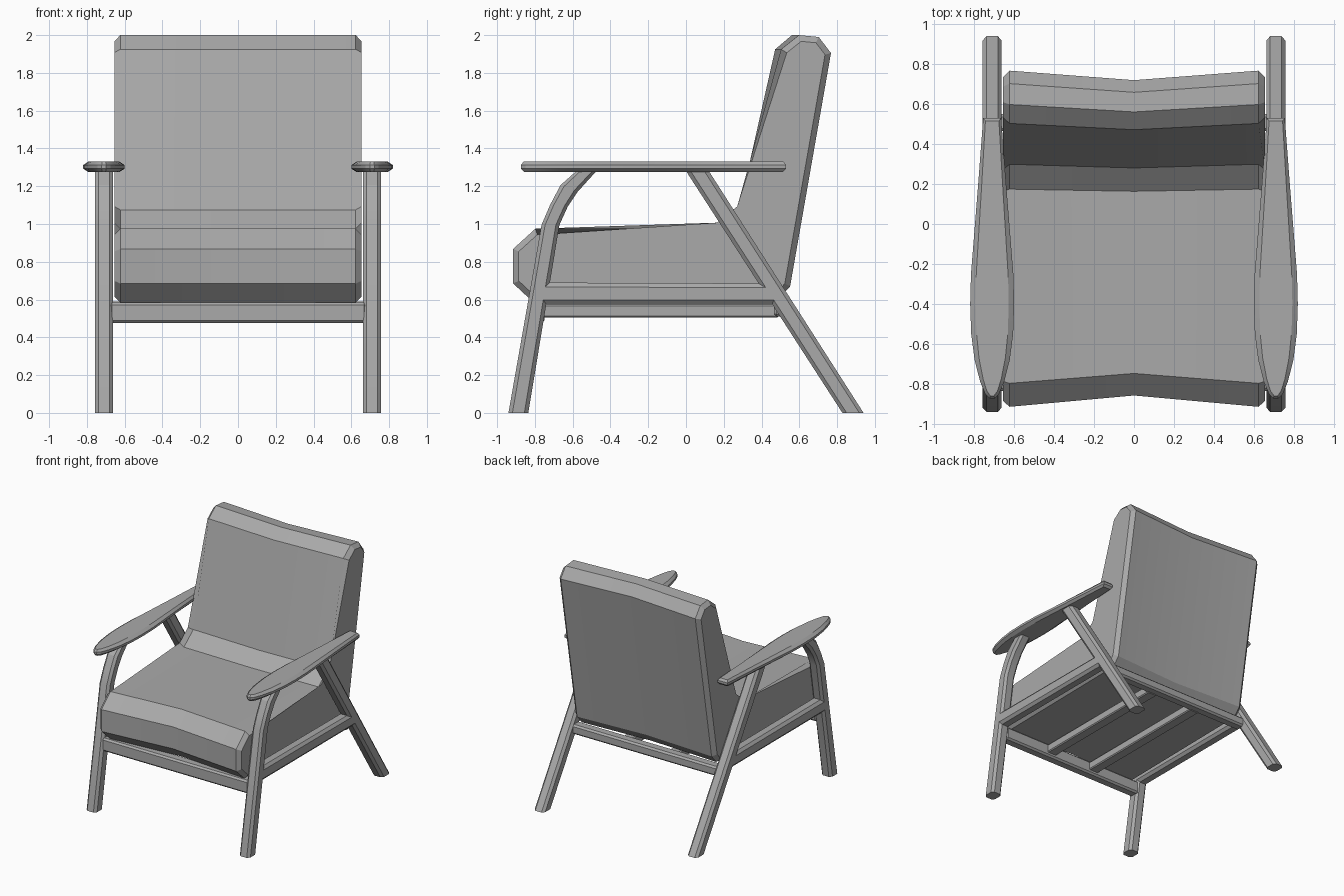
import bpy
import bmesh
import math
from mathutils import Vector

old = bpy.data.objects.get("Cube")
if old:
    bpy.data.objects.remove(old, do_unlink=True)

grey = bpy.data.materials.new("plain_grey")
grey.use_nodes = True
colour = (0.4, 0.4, 0.4, 1)
grey.diffuse_color = colour
grey.node_tree.nodes["Principled BSDF"].inputs["Base Color"].default_value = colour

SIDE_X = 0.71       # centre line of legs and arms
LEG_HALF = 0.048    # half width of the side frame


def finish(name, bm, mirror=False):
    bmesh.ops.recalc_face_normals(bm, faces=bm.faces)
    mesh = bpy.data.meshes.new(name)
    bm.to_mesh(mesh)
    bm.free()
    mesh.materials.append(grey)
    obj = bpy.data.objects.new(name, mesh)
    bpy.context.collection.objects.link(obj)
    bpy.ops.object.select_all(action='DESELECT')
    obj.select_set(True)
    bpy.context.view_layer.objects.active = obj
    bpy.ops.object.shade_smooth_by_angle(angle=math.radians(20))
    if mirror:
        obj.modifiers.new("Mirror", 'MIRROR')
    return obj


def loft(rings):
    """Skin a list of closed rings and cap both ends."""
    bm = bmesh.new()
    rows = [[bm.verts.new(p) for p in ring] for ring in rings]
    n = len(rows[0])
    for a, b in zip(rows, rows[1:]):
        for i in range(n):
            j = (i + 1) % n
            bm.faces.new((a[i], a[j], b[j], b[i]))
    bm.faces.new(rows[0])
    bm.faces.new(rows[-1])
    return bm


def frame_bar(name, stations):
    """Chamfered bar; each station is an outer and an inner (y, z) point."""
    c = 0.2
    octagon = [(c, 0), (1 - c, 0), (1, c), (1, 1 - c),
               (1 - c, 1), (c, 1), (0, 1 - c), (0, c)]
    rings = []
    for outer, inner in stations:
        ring = []
        for u, t in octagon:
            y, z = Vector(outer).lerp(Vector(inner), t)
            ring.append((SIDE_X + (2 * u - 1) * LEG_HALF, y, z))
        rings.append(ring)
    return finish(name, loft(rings), mirror=True)


def box_bar(name, low, high, bevel, mirror=False):
    bm = bmesh.new()
    bmesh.ops.create_cube(bm, size=1)
    low, high = Vector(low), Vector(high)
    for v in bm.verts:
        v.co = (low + high) / 2 + v.co * (high - low)
    bmesh.ops.bevel(bm, geom=bm.edges[:], offset=bevel, segments=1, affect='EDGES')
    return finish(name, bm, mirror)


# Side frames: curved front legs, slanted back legs, side rails
frame_bar("front_legs", [
    ((-0.94, 0), (-0.835, 0)),
    ((-0.765, 0.995), (-0.67, 0.995)),
    ((-0.72, 1.1), (-0.627, 1.09)),
    ((-0.664, 1.206), (-0.574, 1.17)),
    ((-0.575, 1.285), (-0.47, 1.285)),
])
frame_bar("back_legs", [
    ((0.94, 0), (0.828, 0)),
    ((0.118, 1.285), (-0.003, 1.285)),
])
frame_bar("side_rails", [
    ((-0.78, 0.69), (-0.78, 0.575)),
    ((0.47, 0.685), (0.52, 0.575)),
])

# Cross rails and the slats under the seat
box_bar("front_rail", (-0.68, -0.835, 0.475), (0.68, -0.75, 0.585), 0.014)
box_bar("back_rail", (-0.68, 0.465, 0.51), (0.68, 0.55, 0.59), 0.014)
box_bar("seat_slats", (0.17, -0.78, 0.505), (0.26, 0.49, 0.575), 0.008, mirror=True)

# Leaf-shaped armrests with a chamfered rim
leaf = [(0.045, 0.53), (0.07, 0.2), (0.09, -0.05), (0.106, -0.25),
        (0.11, -0.4), (0.105, -0.55), (0.088, -0.68), (0.06, -0.79),
        (0.035, -0.85), (0.012, -0.874)]
rim = leaf + [(-w, y) for w, y in reversed(leaf)]
arm_mid = -0.17


def leaf_ring(z, w_scale, y_scale):
    return [(SIDE_X + w * w_scale, arm_mid + (y - arm_mid) * y_scale, z)
            for w, y in rim]


finish("armrests", loft([
    leaf_ring(1.275, 0.75, 0.975),
    leaf_ring(1.293, 1, 1),
    leaf_ring(1.312, 1, 1),
    leaf_ring(1.33, 0.75, 0.98),
]), mirror=True)

# One-piece seat and back cushion, pinched towards its middle
profile = [(-0.918, 0.868), (-0.80, 0.975), (0.175, 0.975), (0.30, 1.075),
           (0.505, 1.925), (0.60, 2.0), (0.705, 1.99), (0.77, 1.905),
           (0.553, 0.67), (0.49, 0.6), (-0.81, 0.585), (-0.918, 0.685)]
half = 0.655
bm = loft([[(x, y * pinch, z) for y, z in profile]
           for x, pinch in ((-half, 1), (0, 0.935), (half, 1))])
ends = [e for e in bm.edges if all(abs(v.co.x) > half - 0.01 for v in e.verts)]
bmesh.ops.bevel(bm, geom=ends, offset=0.032, segments=1, affect='EDGES')
finish("cushion", bm)
